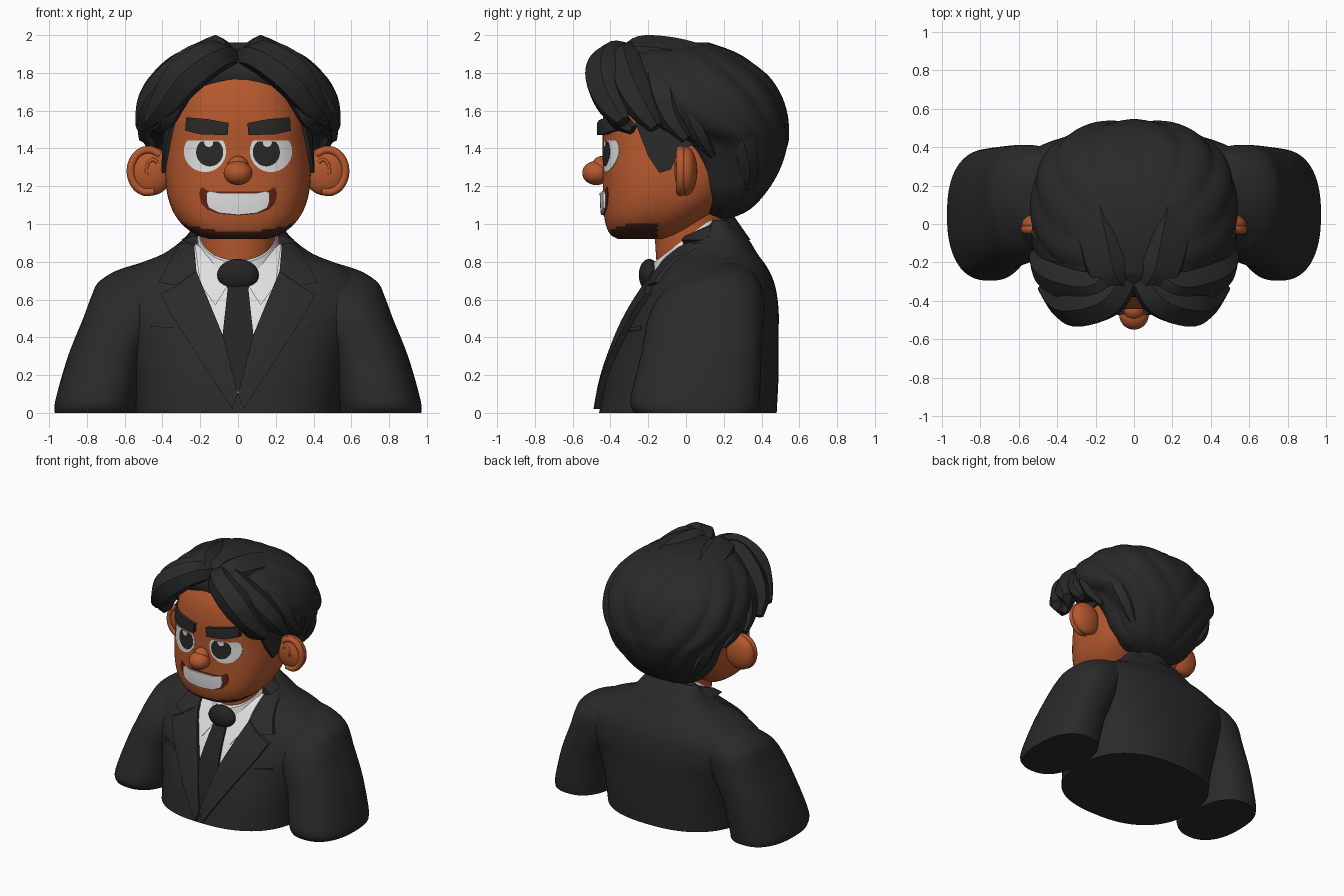
import bpy, bmesh
from math import sin, cos, pi, radians, copysign
from mathutils import Vector, Matrix
from mathutils.bvhtree import BVHTree

if "Cube" in bpy.data.objects:
    bpy.data.objects.remove(bpy.data.objects["Cube"], do_unlink=True)

parts = []
SIDES = (("left", 1), ("right", -1))


def material(name, r, g, b):
    m = bpy.data.materials.new(name)
    m.use_nodes = True
    m.diffuse_color = (r, g, b, 1)
    shader = next(n for n in m.node_tree.nodes if n.type == "BSDF_PRINCIPLED")
    shader.inputs["Base Color"].default_value = (r, g, b, 1)
    shader.inputs["Roughness"].default_value = 0.7
    return m


SKIN = material("skin brown", 0.46, 0.098, 0.027)
STUBBLE = material("stubble brown", 0.06, 0.018, 0.01)
HAIR = material("hair black", 0.022, 0.022, 0.023)
SUIT = material("suit charcoal", 0.023, 0.023, 0.024)
TIE = material("tie black", 0.017, 0.017, 0.018)
WHITE = material("white", 0.75, 0.75, 0.75)
MOUTH = material("mouth red", 0.12, 0.015, 0.008)


def finish(name, bm, mat):
    bmesh.ops.recalc_face_normals(bm, faces=bm.faces[:])
    mesh = bpy.data.meshes.new(name)
    bm.to_mesh(mesh)
    bm.free()
    mesh.materials.append(mat)
    ob = bpy.data.objects.new(name, mesh)
    bpy.context.collection.objects.link(ob)
    parts.append(ob)
    return ob


def tree_of(ob):
    return BVHTree.FromPolygons([v.co.copy() for v in ob.data.vertices],
                                [list(p.vertices) for p in ob.data.polygons])


def smooth(rows, steps):
    """Catmull-Rom curve through rows of numbers."""
    out, last = [], len(rows) - 1
    for i in range(last):
        quad = [rows[min(max(i + k, 0), last)] for k in (-1, 0, 1, 2)]
        for s in range(steps):
            t = s / steps
            out.append([b + 0.5 * t * (c - a + t * (2 * a - 5 * b + 4 * c - d + t * (3 * (b - c) + d - a)))
                        for a, b, c, d in zip(*quad)])
    return out + [list(rows[-1])]


def skin(name, rings, mat):
    """Closed solid through a series of equal rings."""
    bm = bmesh.new()
    loops = [[bm.verts.new(p) for p in ring] for ring in rings]
    n = len(loops[0])
    for low, high in zip(loops, loops[1:]):
        for i in range(n):
            j = (i + 1) % n
            bm.faces.new((low[i], low[j], high[j], high[i]))
    bm.faces.new(loops[0])
    bm.faces.new(loops[-1])
    return finish(name, bm, mat)


def body(name, rows, mat, power=2.4, n=64, ripple=0.0):
    """Loft of rounded sections; each row is z, centre x, half width, front y, back y."""
    rings = []
    for z, cx, hx, front, back in smooth(rows, 5):
        ring = []
        for i in range(n):
            a = 2 * pi * i / n + 0.01
            c, s = cos(a), sin(a)
            turn = abs((a + pi / 2 + pi) % (2 * pi) - pi)
            k = 1 + ripple * (abs(sin(6 * turn + 7 * z)) - 0.5)
            ring.append((cx + k * hx * copysign(abs(c) ** (2 / power), c),
                         (front + back) / 2 + k * (back - front) / 2 * copysign(abs(s) ** (2 / power), s), z))
        rings.append(ring)
    return skin(name, rings, mat)


def tube(name, rows, mat, centre, ridge=0.0, n=24):
    """Tapered lock along points x, y, z, radius, flattened away from centre."""
    path = smooth(rows, 6)
    pts = [Vector(p[:3]) for p in path]
    rings = []
    for i, p in enumerate(pts):
        along = (pts[min(i + 1, len(pts) - 1)] - pts[max(i - 1, 0)]).normalized()
        side = along.cross(p - Vector(centre)).normalized()
        up = side.cross(along)
        r = max(path[i][3], 0.004)
        rings.append([p + (side * cos(a) + up * sin(a) * 0.9) * r * (1 - ridge * abs(sin(3 * a)))
                      for a in (2 * pi * k / n for k in range(n))])
    return skin(name, rings, mat)


def ball(name, at, size, mat):
    bm = bmesh.new()
    bmesh.ops.create_uvsphere(bm, u_segments=32, v_segments=20, radius=1,
                              matrix=Matrix.Translation(at) @ Matrix.Diagonal((*size, 1)))
    return finish(name, bm, mat)


def plate(name, outline, mat, target, lift, side=0, step=0.025):
    """Flat outline draped on a surface, from the front or from one side."""
    bm = bmesh.new()
    bm.faces.new([bm.verts.new((u, 0, z)) for u, z in outline])
    for axis in (0, 2):
        values = [p[axis // 2] for p in outline]
        normal = (1, 0, 0) if axis == 0 else (0, 0, 1)
        cut = min(values) + step
        while cut < max(values) - 0.002:
            bmesh.ops.bisect_plane(bm, geom=bm.verts[:] + bm.edges[:] + bm.faces[:], dist=1e-4,
                                   plane_co=[cut * k for k in normal], plane_no=normal)
            cut += step
    ray = Vector((-side, 0, 0)) if side else Vector((0, 1, 0))
    for v in bm.verts:
        start = Vector((0, v.co.x, v.co.z)) if side else Vector((v.co.x, 0, v.co.z))
        hit = target.ray_cast(start - ray * 3, ray)[0] or target.find_nearest(start - ray * 0.2)[0]
        v.co = hit + ray * 0.002
    grown = bmesh.ops.extrude_face_region(bm, geom=bm.faces[:])["geom"]
    for v in grown:
        if isinstance(v, bmesh.types.BMVert):
            v.co -= ray * (lift + 0.002)
    return finish(name, bm, mat)


def pair(name, outline, *args):
    for word, s in SIDES:
        plate(word + "_" + name, [(u * s, z) for u, z in outline], *args)


def oval(cx, cz, rx, rz, top):
    return [(cx + rx * cos(a), min(cz + rz * sin(a), top)) for a in (2 * pi * k / 32 + 0.03 for k in range(32))]


# Jacket body and sleeves
jacket = body("jacket_body", [
    (0, 0, .54, -.46, .48), (.2, 0, .56, -.42, .49), (.4, 0, .61, -.35, .49), (.55, 0, .68, -.28, .49),
    (.68, 0, .68, -.2, .47), (.77, 0, .57, -.14, .43), (.84, 0, .4, -.09, .38), (.92, 0, .29, 0, .33),
    (.98, 0, .24, .08, .27), (1.02, 0, .2, .12, .23)], SUIT)
for word, s in SIDES:
    sleeve = [(0, .755, .215, -.27, .38), (.07, .748, .218, -.295, .39), (.3, .69, .21, -.24, .4),
              (.5, .6, .22, -.2, .41), (.62, .55, .225, -.14, .41), (.69, .48, .26, -.07, .39),
              (.75, .4, .25, 0, .36), (.79, .35, .18, .08, .3)]
    body(word + "_sleeve", [(z, x * s, h, f, b) for z, x, h, f, b in sleeve], SUIT)
chest = tree_of(jacket)

# Jacket collar wrapped around the back of the neck
collar = []
for k in range(41):
    a = radians(-10 + 5 * k)
    top = .94 + .4 * (.03 + .22 * sin(a))
    collar.append([(r * cos(a), .03 + q * sin(a), z) for r, q, z in
                   ((.215, .2, top - .06), (.22, .2, top), (.24, .225, top), (.3, .312, .915))])
skin("jacket_collar", collar, SUIT)

# Shirt, tie, lapels and pockets
half = [(.235, .92), (.22, .75), (.08, .41)]
plate("shirt_front", half + [(0, .1)] + [(-x, z) for x, z in reversed(half)], WHITE, chest, .006)
pair("shirt_collar_flap", [(.23, .9), (.1, .8), (.05, .68), (.12, .57), (.2, .68)], WHITE, chest, .016)
shirt_ring = []
for r, drop in ((.23, .14), (.225, .07), (.205, 0)):
    ring = [(r * cos(a), .03 + r * sin(a)) for a in (2 * pi * k / 48 for k in range(48))]
    shirt_ring.append([(x, y, min(.925 + .75 * y, 1.02) - drop) for x, y in ring])
skin("shirt_collar", shirt_ring, WHITE)
plate("tie_blade", [(-.05, .7), (.05, .7), (.085, .38), (.045, .22), (0, .11), (-.045, .22), (-.085, .38)],
      TIE, chest, .024)
ball("tie_knot", (0, -.195, .73), (.11, .055, .085), TIE)
pair("lapel", [(.22, .75), (.33, .67), (.41, .63), (.36, .53), (.03, .02), (0, .1), (.08, .41)],
     SUIT, chest, .034)
pair("lapel_collar", [(.24, .95), (.3, .92), (.42, .69), (.33, .675), (.22, .75)], SUIT, chest, .026)
pair("breast_pocket", [(.33, .43), (.46, .44), (.46, .46), (.33, .45)], SUIT, chest, .008)

# Neck and head, with stubble under the chin
body("neck", [(.78, 0, .19, -.155, .2), (.95, 0, .2, -.165, .21), (1.15, 0, .2, -.16, .24)], SKIN, 2)
head = body("head", [
    (.92, 0, .15, -.36, -.1), (.95, 0, .235, -.405, 0), (1.02, 0, .315, -.43, .1), (1.12, 0, .365, -.44, .22),
    (1.25, 0, .385, -.44, .3), (1.4, 0, .38, -.44, .35), (1.55, 0, .365, -.44, .36), (1.7, 0, .33, -.41, .34),
    (1.82, 0, .25, -.33, .26), (1.88, 0, .12, -.2, .15)], SKIN, 2.6, 96)
head.data.materials.append(STUBBLE)
for p in head.data.polygons:
    if p.center.z < .96 + .5 * p.center.x ** 2 and p.center.y < -.15:
        p.material_index = 1
face = tree_of(head)

# Nose and ears
ball("nose_tip", (0, -.475, 1.27), (.076, .074, .064), SKIN)
ball("nose_bridge", (0, -.445, 1.3), (.058, .055, .06), SKIN)
for word, s in SIDES:
    middle = (.465 * s, 0, 1.28)
    ball(word + "_ear", middle, (.12, .06, .13), SKIN)
    arc = [radians(-110 + 30 * k) for k in range(9)]
    tube(word + "_ear_rim", [(s * (.475 + .093 * cos(a)), -.028, 1.28 + .112 * sin(a), .024) for a in arc],
         SKIN, (.475 * s, -.028, 1.28))
    tube(word + "_ear_fold", [(s * (.45 + .035 * cos(a)), -.052, 1.28 + .06 * sin(a), .01) for a in arc[3:]],
         SKIN, (.45 * s, -.052, 1.28))

# Eyes, brows and grin
pair("eye_white", oval(.175, 1.385, .112, .11, 1.443), WHITE, face, .003)
pair("iris", oval(.15, 1.38, .072, .075, 1.438), HAIR, face, .005)
pair("eye_glint", oval(.155, 1.43, .024, .022, 1.44), WHITE, face, .0075)
pair("brow", [(.055, 1.47), (.2, 1.475), (.28, 1.495), (.275, 1.565), (.16, 1.555), (.05, 1.535)],
     HAIR, face, .03)
grin = [(.15, 1.172), (.195, 1.195), (.207, 1.16), (.195, 1.11), (.16, 1.075), (.1, 1.053)]
plate("mouth", [(-x, z) for x, z in reversed(grin)] + grin + [(0, 1.045)], MOUTH, face, .004)
teeth = [(.1, 1.165), (.15, 1.174), (.167, 1.165), (.168, 1.12), (.155, 1.085), (.1, 1.058)]
plate("teeth", [(-x, z) for x, z in reversed(teeth)] + teeth + [(0, 1.048)], WHITE, face, .016)

# Hair mass with combed ridges
body("hair_mass", [
    (1.03, 0, .12, .1, .24), (1.08, 0, .25, .05, .34), (1.18, 0, .34, -.03, .43), (1.3, 0, .39, -.06, .5),
    (1.42, 0, .45, -.1, .54), (1.5, 0, .51, -.24, .54), (1.6, 0, .53, -.34, .525), (1.7, 0, .51, -.36, .49),
    (1.8, 0, .45, -.385, .42), (1.9, 0, .33, -.33, .28), (1.96, 0, .17, -.25, .12)], HAIR, 2.3, 160, .04)

# Swept locks on both sides of the centre parting
LOCKS = {
    "fringe": [(.03, -.26, 1.87, .07), (.13, -.39, 1.88, .1), (.28, -.43, 1.78, .115),
               (.38, -.4, 1.65, .09), (.47, -.33, 1.54, .04)],
    "brow": [(.1, -.32, 1.84, .06), (.25, -.39, 1.78, .075), (.34, -.385, 1.65, .075),
             (.38, -.36, 1.56, .06), (.43, -.28, 1.5, .03)],
    "temple": [(.06, -.2, 1.87, .06), (.19, -.32, 1.88, .09), (.35, -.3, 1.76, .1),
               (.46, -.24, 1.63, .085), (.51, -.16, 1.51, .04)],
    "side": [(.08, -.15, 1.85, .06), (.24, -.15, 1.86, .08), (.4, -.12, 1.7, .1),
             (.48, -.08, 1.56, .065), (.5, 0, 1.45, .03)],
    "crown": [(.05, -.33, 1.86, .07), (.125, -.23, 1.872, .14), (.19, .06, 1.81, .15), (.22, .28, 1.65, .12)],
    "ear": [(.42, 0, 1.72, .07), (.48, .03, 1.58, .06), (.47, .08, 1.46, .045), (.42, .14, 1.36, .02)],
    "nape": [(.36, .2, 1.7, .08), (.41, .28, 1.5, .07), (.35, .33, 1.3, .06), (.22, .3, 1.12, .02)],
}
for word, s in SIDES:
    for lock, rows in LOCKS.items():
        tube(f"{word}_{lock}_lock", [(x * s, y, z, r) for x, y, z, r in rows], HAIR, (0, 0, 1.45), .12)
    plate(word + "_sideburn", [(-.27, 1.54), (-.2, 1.36), (-.14, 1.27), (-.08, 1.29), (-.03, 1.4),
                               (.1, 1.43), (.1, 1.54)], HAIR, face, .02, s)

# Smooth shading with crisp edges
bpy.ops.object.select_all(action="DESELECT")
for ob in parts:
    ob.select_set(True)
bpy.context.view_layer.objects.active = parts[0]
bpy.ops.object.shade_smooth_by_angle(angle=radians(40))
